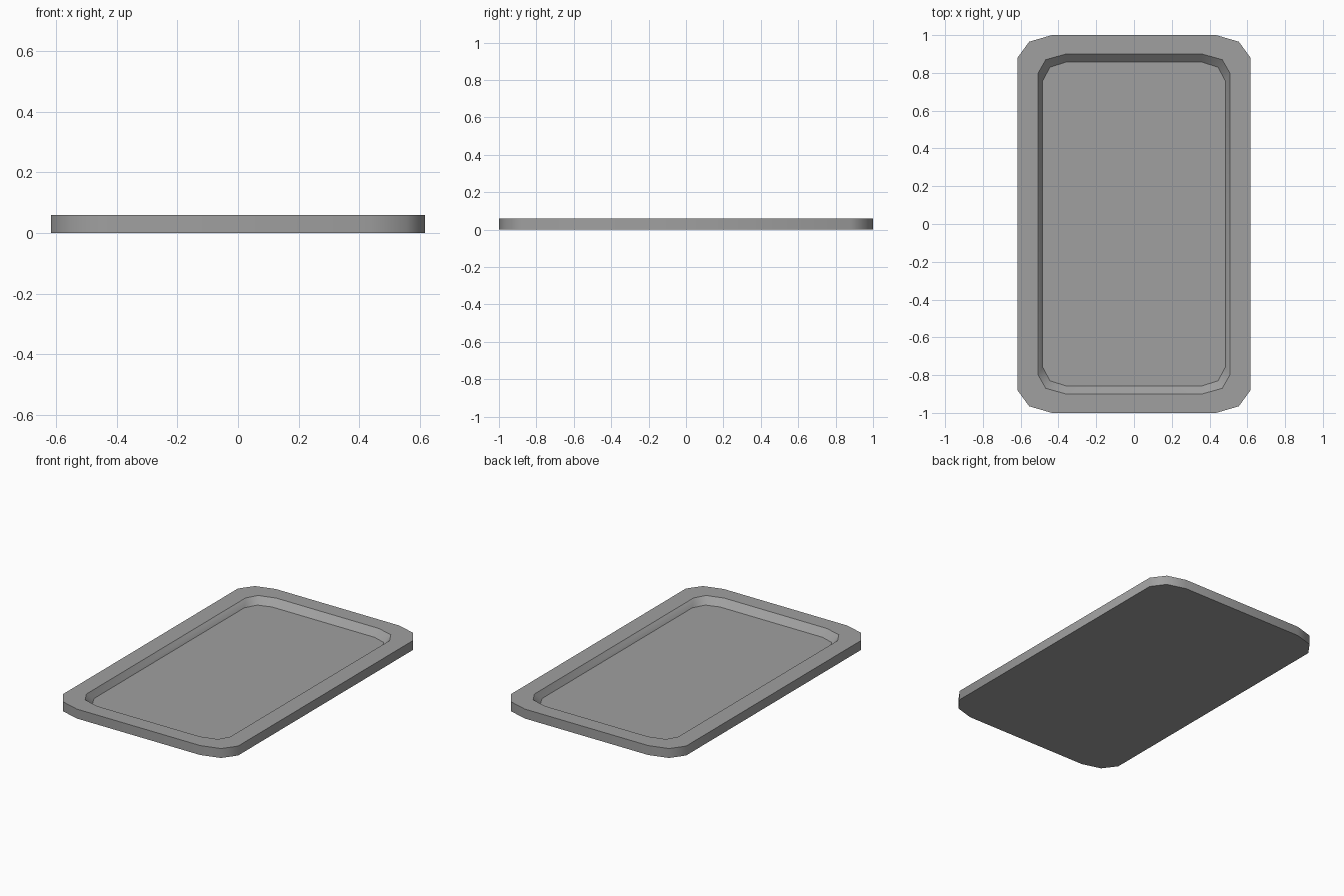
import bpy
import bmesh

cube = bpy.data.objects.get("Cube")
if cube:
    bpy.data.objects.remove(cube, do_unlink=True)

# Single grey finish
grey = bpy.data.materials.new("mid grey")
grey.use_nodes = True
colour = (0.35, 0.35, 0.35, 1)
grey.diffuse_color = colour
grey.node_tree.nodes["Principled BSDF"].inputs["Base Color"].default_value = colour

HEIGHT, FLOOR = 0.06, 0.02

# One quarter of each rounded outline, from the long side to the short side
OUTER = [(0.617, 0.88), (0.555, 0.965), (0.435, 1.0)]
RIM = [(0.507, 0.80), (0.467, 0.87), (0.36, 0.90)]
BASE = [(0.485, 0.755), (0.445, 0.83), (0.36, 0.857)]


def ring(bm, quarter, z):
    """Mirror a quarter outline into a counter-clockwise loop of vertices."""
    half = quarter + [(-x, y) for x, y in reversed(quarter)]
    loop = half + [(-x, -y) for x, y in half]
    return [bm.verts.new((x, y, z)) for x, y in loop]


def bridge(bm, a, b, smooth):
    """Join two loops with quads."""
    n = len(a)
    for i in range(n):
        j = (i + 1) % n
        bm.faces.new((a[i], a[j], b[j], b[i])).smooth = smooth


bm = bmesh.new()
bottom = ring(bm, OUTER, 0)
top = ring(bm, OUTER, HEIGHT)
lip = ring(bm, RIM, HEIGHT)
well = ring(bm, BASE, FLOOR)

bm.faces.new(bottom[::-1])          # underside
bridge(bm, bottom, top, True)       # outer wall
bridge(bm, top, lip, False)         # flat rim
bridge(bm, lip, well, True)         # sloping inner wall
bm.faces.new(well)                  # recessed floor

# Crisp edges between walls and flat faces
for edge in bm.edges:
    if abs(edge.verts[0].co.z - edge.verts[1].co.z) < 0.001:
        edge.smooth = False

mesh = bpy.data.meshes.new("tray")
bm.to_mesh(mesh)
bm.free()
mesh.materials.append(grey)
tray = bpy.data.objects.new("tray", mesh)
bpy.context.collection.objects.link(tray)
